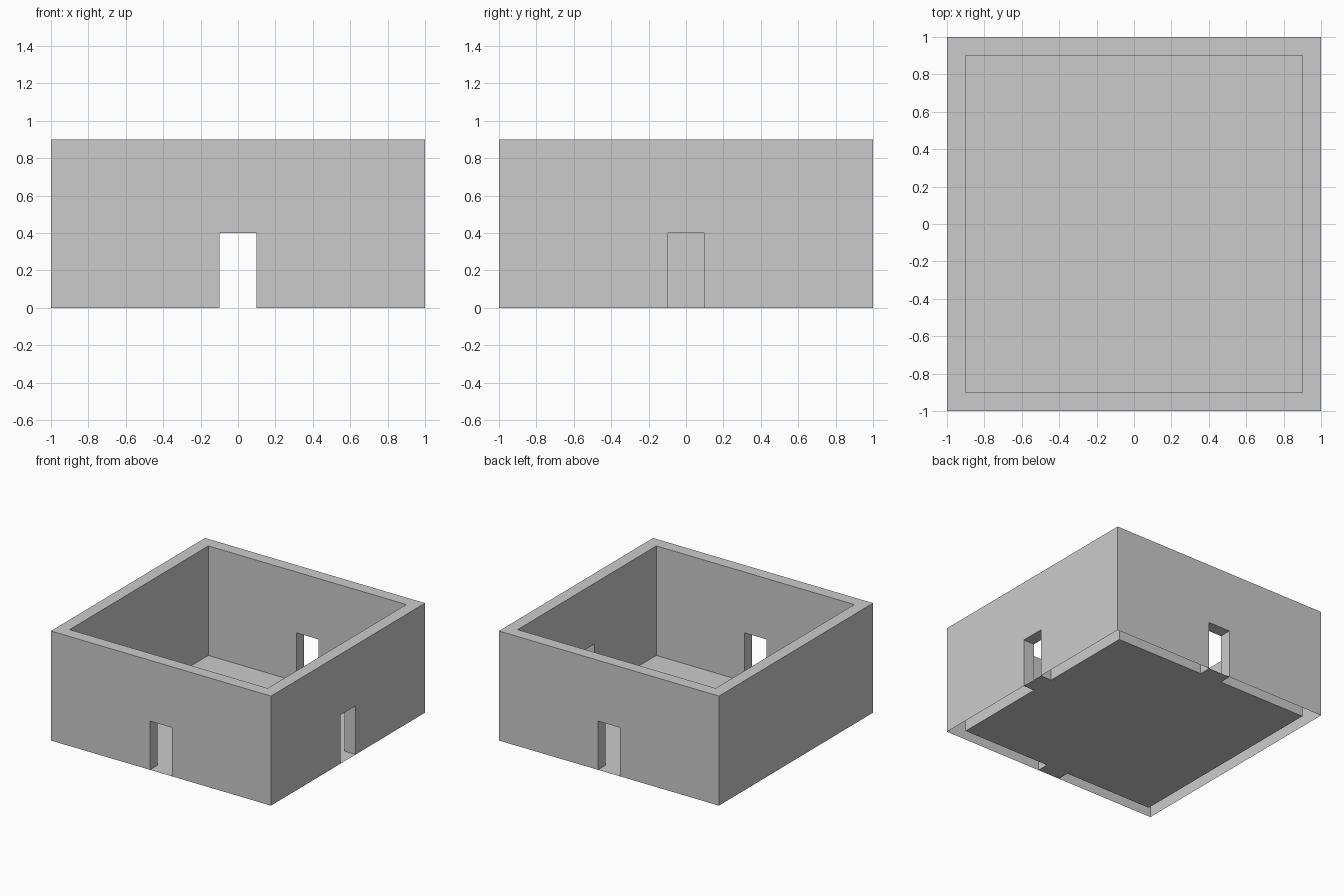
import bpy, bmesh

if "Cube" in bpy.data.objects:
    bpy.data.objects.remove(bpy.data.objects["Cube"])

PLAN = [-1.0, -0.9, -0.1, 0.1, 0.9, 1.0]   # wall faces and door edges
LEVELS = [0.0, 0.4, 0.9]                   # ground, door head, wall top
DOORS = {(2, 0), (2, 4), (4, 2)}           # front, back and right doorways
AXES = (PLAN, PLAN, LEVELS)


def is_wall(i, j, k):
    if not (0 <= i < 5 and 0 <= j < 5 and 0 <= k < 2):
        return False
    on_edge = i in (0, 4) or j in (0, 4)
    return on_edge and not (k == 0 and (i, j) in DOORS)


def add_side(bm, cell, axis, side):
    """Add the quad on one side of a grid cell, facing outward."""
    u, v = (axis + 1) % 3, (axis + 2) % 3
    corners = [(0, 0), (1, 0), (1, 1), (0, 1)]
    if side == 0:
        corners.reverse()
    verts = []
    for du, dv in corners:
        idx = list(cell)
        idx[axis] += side
        idx[u] += du
        idx[v] += dv
        verts.append(bm.verts.new([AXES[a][idx[a]] for a in range(3)]))
    bm.faces.new(verts)


def finish(bm, name):
    bmesh.ops.remove_doubles(bm, verts=bm.verts, dist=1e-4)
    mesh = bpy.data.meshes.new(name)
    bm.to_mesh(mesh)
    bm.free()
    obj = bpy.data.objects.new(name, mesh)
    bpy.context.collection.objects.link(obj)


# Hollow walls with door reveals, open underneath
walls = bmesh.new()
# Floor with thresholds running out through the doorways
floor = bmesh.new()
for i in range(5):
    for j in range(5):
        for k in range(2):
            cell = (i, j, k)
            if is_wall(*cell):
                for axis in range(3):
                    for side in (0, 1):
                        near = list(cell)
                        near[axis] += 2 * side - 1
                        if near[2] >= 0 and not is_wall(*near):
                            add_side(walls, cell, axis, side)
        if not is_wall(i, j, 0):
            add_side(floor, (i, j, -1), 2, 1)

finish(walls, "walls")
finish(floor, "floor")
